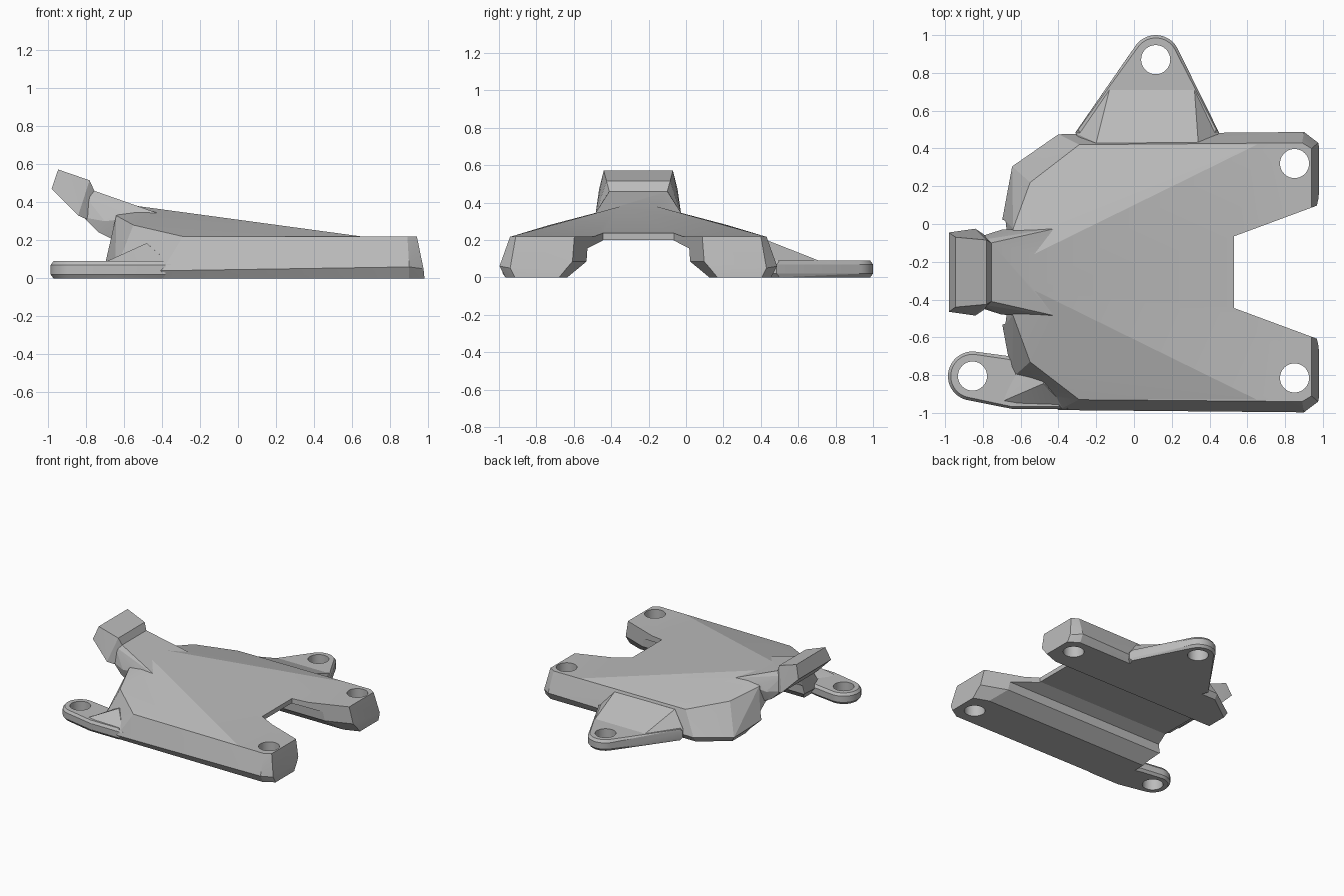
import bpy, bmesh
from math import sin, cos, pi, radians

cube = bpy.data.objects.get("Cube")
if cube:
    bpy.data.objects.remove(cube)

MID = -0.255  # lengthwise symmetry line of the body
HOLE_R = 0.077

grey = bpy.data.materials.new("plain grey")
grey.use_nodes = True
grey.diffuse_color = (0.5, 0.5, 0.5, 1)
grey.node_tree.nodes["Principled BSDF"].inputs["Base Color"].default_value = (0.5, 0.5, 0.5, 1)


def hull(name, points):
    """Solid spanning the given corner points."""
    bm = bmesh.new()
    for p in points:
        bm.verts.new(p)
    res = bmesh.ops.convex_hull(bm, input=bm.verts)
    loose = {v for v in res["geom_interior"] + res["geom_unused"]
             if isinstance(v, bmesh.types.BMVert)}
    bmesh.ops.delete(bm, geom=list(loose), context='VERTS')
    bmesh.ops.dissolve_limit(bm, angle_limit=radians(0.5), verts=bm.verts, edges=bm.edges)
    bmesh.ops.recalc_face_normals(bm, faces=bm.faces)
    mesh = bpy.data.meshes.new(name)
    bm.to_mesh(mesh)
    bm.free()
    mesh.materials.append(grey)
    obj = bpy.data.objects.new(name, mesh)
    bpy.context.collection.objects.link(obj)
    return obj


def both_sides(points):
    return [(x, MID + s * y, z) for x, y, z in points for s in (-1, 1)]


def ring(x, y, z, r, n=48):
    return [(x + r * cos(2 * pi * i / n), y + r * sin(2 * pi * i / n), z) for i in range(n)]


def pad(name, x, y, inner):
    """Rounded lug with bevelled rims, reaching to points inside the body."""
    pts = []
    for z, inset in ((0, 0.015), (0.02, 0), (0.07, 0), (0.09, 0.015)):
        pts += ring(x, y, z, 0.13 - inset)
        pts += [(px - inset * (1 if px > x else -1), py - inset * (1 if py > y else -1), z)
                for px, py in inner]
    return hull(name, pts)


# Flat body with sloping sides
body = hull("bracket_body", both_sides([
    (-0.62, 0.545, 0), (-0.40, 0.705, 0), (0.90, 0.71, 0), (0.98, 0.66, 0),
    (-0.645, 0.56, 0.04), (-0.40, 0.73, 0.04), (0.80, 0.73, 0.04),
    (0.90, 0.742, 0.06), (0.975, 0.685, 0.05),
    (-0.29, 0.675, 0.22), (0.78, 0.675, 0.22), (0.89, 0.685, 0.22), (0.94, 0.655, 0.22)]))

# Low crown rising towards the neck
crown = hull("crown", both_sides([
    (0.65, 0.675, 0.22), (-0.29, 0.675, 0.22), (-0.53, 0.095, 0.38), (-0.55, 0.475, 0.28),
    (-0.64, 0.23, 0.33), (-0.695, 0.29, 0.09), (-0.645, 0.56, 0.04),
    (-0.62, 0.545, 0.01), (-0.40, 0.72, 0.04), (0.65, 0.60, 0.05)]))

# Neck and raised end block
neck = hull("neck", both_sides([
    (-0.755, 0.155, 0.46), (-0.40, 0.235, 0.335), (-0.81, 0.17, 0.44),
    (-0.65, 0.215, 0.35), (-0.70, 0.225, 0.30), (-0.81, 0.19, 0.32),
    (-0.73, 0.20, 0.24), (-0.66, 0.20, 0.205), (-0.45, 0.20, 0.21)]))
block = hull("end_block", both_sides([
    (-0.98, 0.21, 0.47), (-0.945, 0.185, 0.572), (-0.78, 0.17, 0.515),
    (-0.755, 0.155, 0.46), (-0.84, 0.23, 0.33), (-0.795, 0.20, 0.31)]))

# Mounting lugs with their sloped gussets
front_pad = pad("front_pad", -0.855, -0.805,
                [(-0.64, -0.98), (-0.38, -0.98), (-0.66, -0.70), (-0.45, -0.75)])
front_gusset = hull("front_gusset", [
    (-0.70, -0.94, 0.085), (-0.35, -0.98, 0.07), (-0.48, -0.845, 0.185),
    (-0.60, -0.75, 0.10), (-0.47, -0.75, 0.18), (-0.35, -0.85, 0.05),
    (-0.64, -0.97, 0.07)])
rear_pad = pad("rear_pad", 0.115, 0.87,
               [(-0.31, 0.485), (0.45, 0.485), (-0.25, 0.35), (0.40, 0.35)])
rear_gusset = hull("rear_gusset", [
    (-0.20, 0.43, 0.20), (0.34, 0.43, 0.20), (0.32, 0.71, 0.09), (-0.13, 0.71, 0.09),
    (-0.31, 0.48, 0.07), (0.45, 0.48, 0.07), (-0.20, 0.35, 0.18), (0.34, 0.35, 0.18),
    (-0.20, 0.40, 0.05), (0.34, 0.40, 0.05)])

# Cutters: underside channel, tapered end notch, their lower bevels, bolt holes
channel = hull("channel_cutter", both_sides(
    [(x, y, z) for x in (-1.2, 1.2)
     for y, z in ((0.185, 0.2), (0.272, 0.155), (0.277, 0.085), (0.277, -0.1))]))
channel_foot = hull("channel_foot_cutter", both_sides(
    [(x, y, z) for x in (-1.2, 1.2) for y, z in ((0.277, 0.085), (0.40, -0.017))]))
notch = hull("notch_cutter", both_sides(
    [(x, y, z) for z in (-0.1, 0.6) for x, y in ((0.53, 0.19), (1.2, 0.438))]))
notch_foot = hull("notch_foot_cutter", both_sides(
    [(x, y + out, z) for out, z in ((0, 0.085), (0.08, -0.017))
     for x, y in ((0.53, 0.19), (1.2, 0.438))]))
cutters = [channel, channel_foot, notch, notch_foot]
for x, y in ((0.85, 0.32), (0.85, -0.815), (0.115, 0.87), (-0.855, -0.805)):
    cutters.append(hull("hole_cutter", ring(x, y, -0.1, HOLE_R) + ring(x, y, 0.6, HOLE_R)))

# Join the parts, then cut
parts = [crown, neck, block, front_pad, front_gusset, rear_pad, rear_gusset]
for operation, group in (('UNION', parts), ('DIFFERENCE', cutters)):
    for other in group:
        other.hide_render = True
        mod = body.modifiers.new(other.name, 'BOOLEAN')
        mod.operation = operation
        mod.solver = 'EXACT'
        mod.object = other

bpy.context.view_layer.objects.active = body
for o in bpy.context.selected_objects:
    o.select_set(False)
body.select_set(True)
for mod in list(body.modifiers):
    bpy.ops.object.modifier_apply(modifier=mod.name)
for other in parts + cutters:
    bpy.data.objects.remove(other)

# Soften only the crown and the round rims
bpy.ops.object.shade_smooth_by_angle(angle=radians(12))
